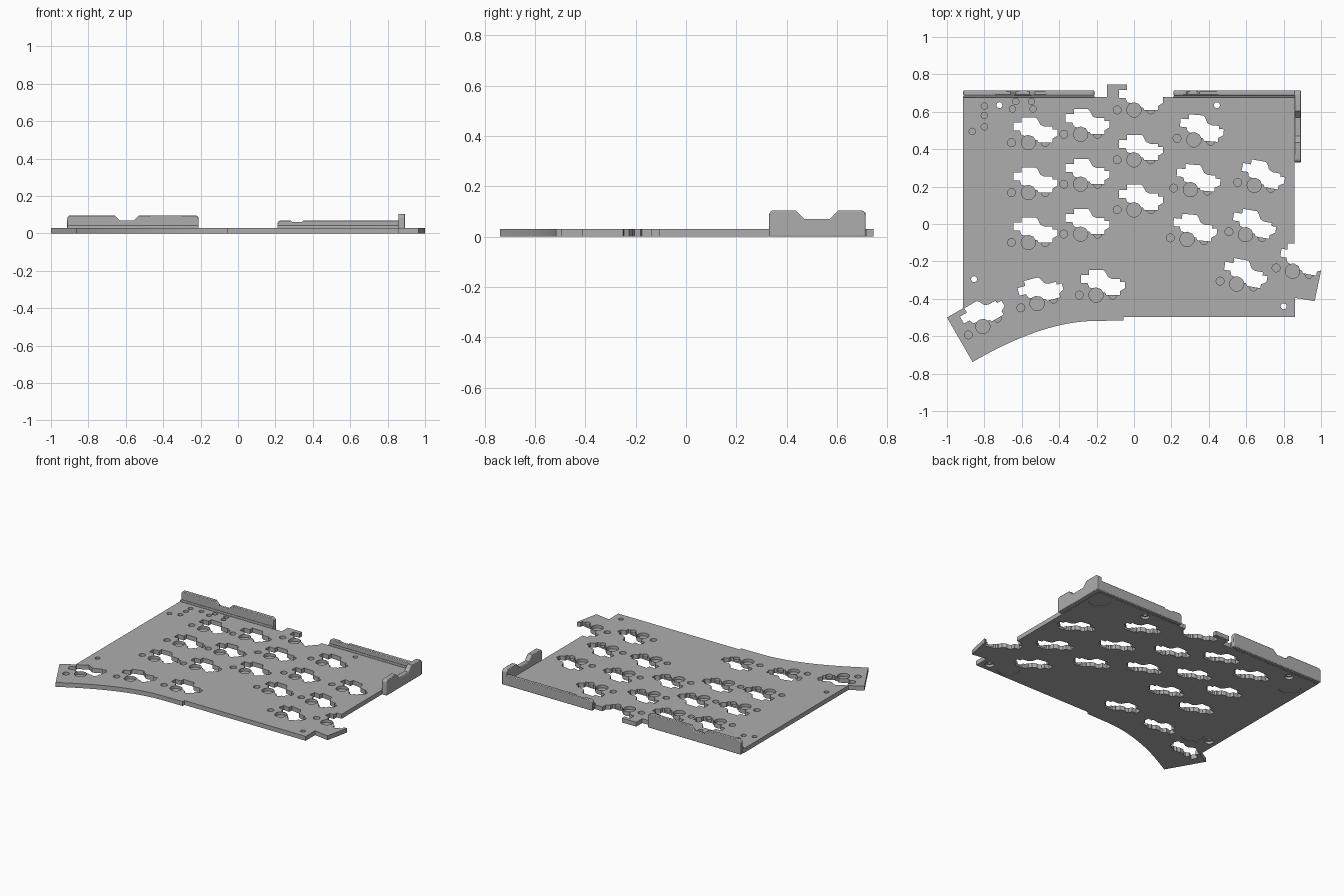
import bpy, bmesh, math
from mathutils import Vector, Matrix
from mathutils.geometry import interpolate_bezier

cube = bpy.data.objects.get("Cube")
if cube:
    bpy.data.objects.remove(cube, do_unlink=True)

grey = bpy.data.materials.new("plain grey")
grey.use_nodes = True
colour = (0.42, 0.42, 0.42, 1)
grey.diffuse_color = colour
grey.node_tree.nodes["Principled BSDF"].inputs["Base Color"].default_value = colour

THICK = 0.03
FLOOR = 0.01


def prism(bm, pts, lo, hi, axis="z"):
    """Extrude a flat outline between lo and hi along an axis."""
    place = {"z": lambda u, v, w: (u, v, w),
             "y": lambda u, v, w: (u, w, v),
             "x": lambda u, v, w: (w, u, v)}[axis]
    a, b = ([bm.verts.new(place(p[0], p[1], w)) for p in pts] for w in (lo, hi))
    faces = [bm.faces.new(a), bm.faces.new(b)]
    for i in range(len(pts)):
        j = (i + 1) % len(pts)
        faces.append(bm.faces.new((a[i], a[j], b[j], b[i])))
    bmesh.ops.recalc_face_normals(bm, faces=faces)


def disc(x, y, r, n=28):
    return [(x + r * math.cos(math.tau * i / n), y + r * math.sin(math.tau * i / n))
            for i in range(n)]


def make(name, shapes):
    """Each shape is (points, lo, hi, axis)."""
    bm = bmesh.new()
    for shape in shapes:
        prism(bm, *shape)
    mesh = bpy.data.meshes.new(name)
    bm.to_mesh(mesh)
    bm.free()
    mesh.materials.append(grey)
    ob = bpy.data.objects.new(name, mesh)
    bpy.context.collection.objects.link(ob)
    return ob


# Switch positions: x, y, turn in degrees
keys = [(x, y - 0.267 * row, 0) for x, y in ((-0.565, 0.435), (-0.285, 0.48), (0, 0.61))
        for row in range(3)]
keys += [(0.32 - 0.018 * row, 0.45 - 0.266 * row, -5) for row in range(3)]
keys += [(0.643 - 0.047 * row, 0.207 - 0.264 * row, -10) for row in range(3)]
keys += [(0.848, -0.252, -11), (-0.203, -0.38, 0), (-0.518, -0.425, 15), (-0.808, -0.548, 30)]

# Socket opening, relative to the switch centre
socket = [(-.08, .064), (-.08, .107), (-.037, .107), (-.037, .134), (.04, .134), (.05, .123),
          (.064, .096), (.085, .086), (.128, .086), (.128, .07), (.155, .07), (.155, .037),
          (.128, .021), (.128, 0), (.055, 0), (.048, .013), (.039, .013), (.026, .032),
          (0, .041), (-.02, .036), (-.037, .042), (-.045, .064)]

openings, pockets, under = [], [], []
for x, y, turn in keys:
    m = Matrix.Translation((x, y, 0)) @ Matrix.Rotation(math.radians(turn), 4, "Z")
    openings.append(([(m @ Vector((u, v, 0))) for u, v in socket], -0.05, 0.08, "z"))
    for u, r in ((-0.09, 0.021), (0, 0.038), (0.09, 0.021)):
        c = m @ Vector((u, 0, 0))
        pockets.append((disc(c.x, c.y, r), FLOOR, 0.08, "z"))

# Small pin pockets near the rear left corner
for x, y in ((-.865, .495), (-.8, .63), (-.8, .58), (-.8, .52),
             (-.65, .615), (-.54, .615), (-.632, .655), (-.548, .655)):
    pockets.append((disc(x, y, 0.017), FLOOR, 0.08, "z"))

# Screw holes with wider recesses underneath, and shallow foot recesses
for x, y in ((-.72, .635), (.443, .635), (-.855, -.295), (.8, -.44)):
    openings.append((disc(x, y, 0.016), -0.05, 0.08, "z"))
    under.append((disc(x, y, 0.028), -0.05, 0.016, "z"))
for x, y in ((-.81, .535), (.785, .605), (.67, -.41), (-.73, -.305)):
    under.append((disc(x, y, 0.07), -0.05, 0.004, "z"))

# Plate
curve = interpolate_bezier(Vector((-.2, -.518)), Vector((-.42, -.518)),
                           Vector((-.65, -.614)), Vector((-.863, -.738)), 20)
outline = [(-.913, .68), (-.145, .68), (-.145, .745), (-.037, .745), (-.037, .68),
           (.857, .68), (.857, -.105), (.82, -.105), (.82, -.16), (.857, -.17), (1, -.25),
           (.966, -.412), (.86, -.395), (.86, -.497), (-.057, -.497), (-.057, -.516)]
outline += [(p.x, p.y) for p in curve] + [(-1, -.5), (-.913, -.45)]
plate = make("plate", [(outline, 0, THICK, "z")])
bpy.context.view_layer.objects.active = plate
for name, shapes in (("opening_cutter", openings), ("pocket_cutter", pockets),
                     ("underside_cutter", under)):
    cutter = make(name, shapes)
    cutter.hide_render = True
    cutter.hide_viewport = True
    mod = plate.modifiers.new(name, "BOOLEAN")
    mod.operation = "DIFFERENCE"
    mod.solver = "EXACT"
    mod.use_self = True
    mod.object = cutter


def wall_outline(a, b, top, notch, r=0.02):
    """Upright wall with rounded top corners and a sloped notch (start, end, depth)."""
    def corner(cx, start):
        return [(cx + r * math.cos(math.radians(start + t)),
                 top - r + r * math.sin(math.radians(start + t))) for t in range(0, 91, 15)]
    n0, n1, low = notch
    s = (top - low) * 0.5
    cut = [(n1, top), (n1 - s, low + s), (n1 - 2 * s, low),
           (n0 + 2 * s, low), (n0 + s, low + s), (n0, top)]
    return [(a, 0), (b, 0)] + corner(b - r, 0) + cut + corner(a + r, 90)


# Rear walls: thin upright with a lower inner ledge
def rear_wall(name, a, b, top, notch):
    upright = wall_outline(a, b, top, notch)
    ledge = [(a, 0), (b, 0), (b, THICK + 0.012), (a, THICK + 0.012)]
    return make(name, [(upright, .688, .713, "y"), (ledge, .677, .688, "y")])


walls = [rear_wall("rear_left_wall", -.913, -.21, .097, (-.66, -.53, .068)),
         rear_wall("rear_right_wall", .21, .875, .07, (.28, .35, .062)),
         make("side_wall", [(wall_outline(.33, .713, .105, (.435, .605, .07)),
                             .857, .893, "x")])]
for wall in walls:
    bevel = wall.modifiers.new("soft_edges", "BEVEL")
    bevel.width = 0.004
    bevel.segments = 2
    bevel.limit_method = "ANGLE"
    bevel.angle_limit = math.radians(50)

bpy.ops.object.select_all(action="DESELECT")
for ob in walls + [plate]:
    ob.select_set(True)
bpy.ops.object.shade_smooth_by_angle(angle=math.radians(30))
